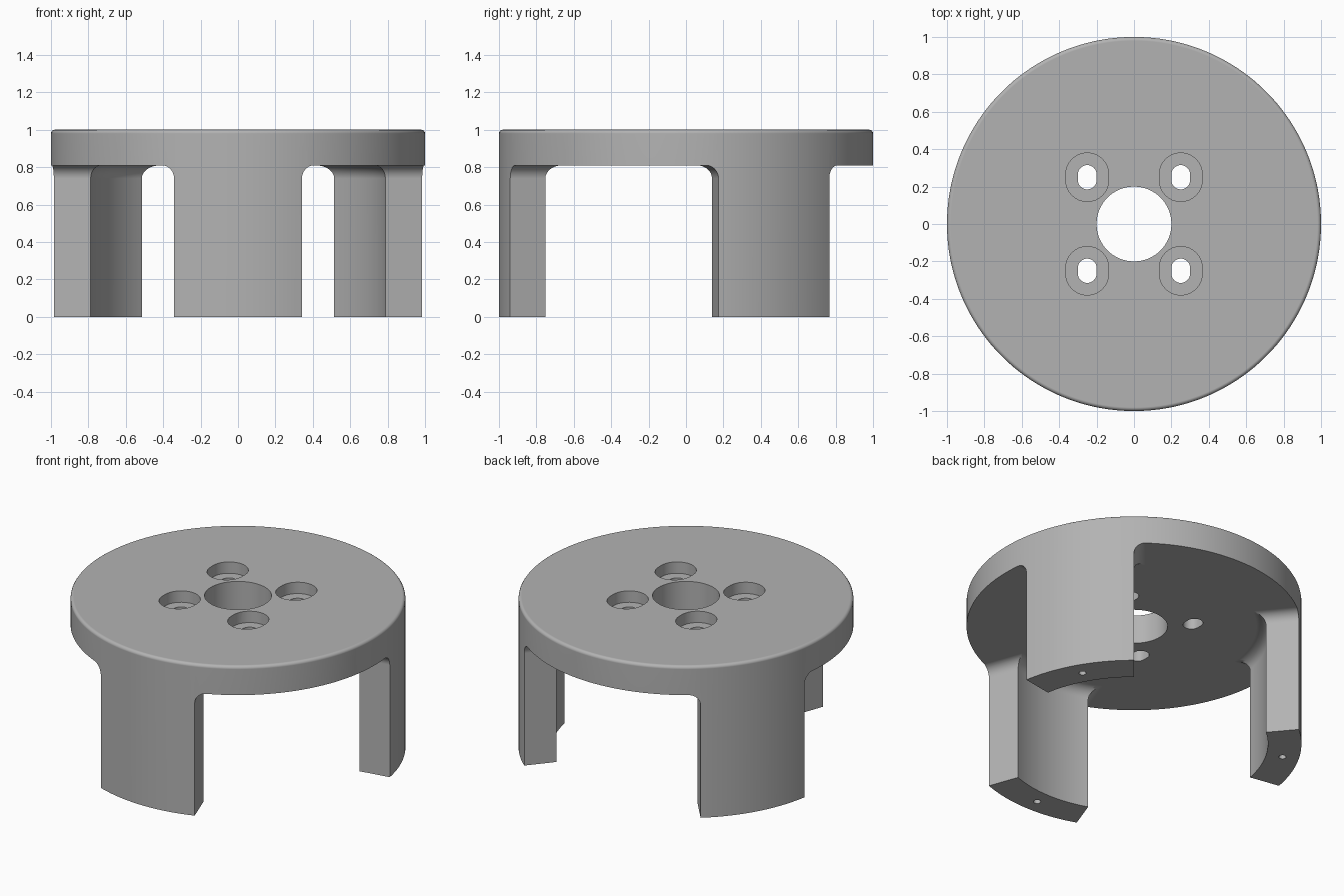
import bpy
import bmesh
from math import sin, cos, asin, pi, radians, sqrt

if "Cube" in bpy.data.objects:
    bpy.data.objects.remove(bpy.data.objects["Cube"], do_unlink=True)

grey = bpy.data.materials.new("plain_grey")
grey.use_nodes = True
GREY = (0.45, 0.45, 0.45, 1)
grey.diffuse_color = GREY
grey.node_tree.nodes["Principled BSDF"].inputs["Base Color"].default_value = GREY

FILLET = 0.07
UNDERSIDE = 0.81
LEG_INNER = 0.8
LEG_HALF = radians(20)
LEG_ANGLES = [radians(a) for a in (-90, 30, 150)]


def polar(r, a):
    return r * cos(a), r * sin(a)


def loft(name, rings):
    """Closed solid through a stack of (outline, z) rings."""
    bm = bmesh.new()
    loops = [[bm.verts.new((x, y, z)) for x, y in outline] for outline, z in rings]
    n = len(loops[0])
    for low, high in zip(loops, loops[1:]):
        for i in range(n):
            j = (i + 1) % n
            bm.faces.new((low[i], low[j], high[j], high[i]))
    bm.faces.new(loops[0][::-1])
    bm.faces.new(loops[-1])
    mesh = bpy.data.meshes.new(name)
    bm.to_mesh(mesh)
    bm.free()
    obj = bpy.data.objects.new(name, mesh)
    bpy.context.collection.objects.link(obj)
    mesh.materials.append(grey)
    return obj


def circle(r, n, cx=0, cy=0):
    return [(cx + r * cos(2 * pi * i / n), cy + r * sin(2 * pi * i / n)) for i in range(n)]


def slot(cx, cy, r, straight, n=16):
    """Outline of a slot stretched along y."""
    top = [(cx + r * cos(pi * i / n), cy + straight + r * sin(pi * i / n)) for i in range(n + 1)]
    return top + [(2 * cx - x, 2 * cy - y) for x, y in top]


def cavity_outline(d):
    """Space between and inside the legs, drawn in by d for the fillet."""
    points = []
    far = 1.3
    for k, c in enumerate(LEG_ANGLES):
        inner = LEG_INNER - d
        h_in = LEG_HALF + asin(d / inner)
        h_out = LEG_HALF + asin(d / far)
        points.append(polar(far, c - h_out))
        points += [polar(inner, c - h_in + 2 * h_in * i / 20) for i in range(21)]
        points.append(polar(far, c + h_out))
        gap = radians(120) - 2 * h_out
        points += [polar(far, c + h_out + gap * i / 8) for i in range(1, 8)]
    return points


# Round body with a softened top rim
RIM = 0.02
body_rings = [(circle(1, 180), 0)]
for i in range(5):
    a = pi / 2 * i / 4
    body_rings.append((circle(1 - RIM + RIM * cos(a), 180), 1 - RIM + RIM * sin(a)))
body = loft("motor_mount_body", body_rings)

# Cavity that leaves three filleted legs
rings = [(cavity_outline(0), -0.1)]
for i in range(9):
    a = pi / 2 * i / 8 * 0.985
    rings.append((cavity_outline(FILLET * (1 - cos(a))), UNDERSIDE - FILLET + FILLET * sin(a)))
cutters = [loft("leg_cavity_cutter", rings)]

# Centre bore
bore = circle(0.2, 64)
cutters.append(loft("centre_bore_cutter", [(bore, 0.5), (bore, 1.2)]))

# Slotted screw holes with counterbores
for x in (-0.25, 0.25):
    for y in (-0.25, 0.25):
        through, recess = slot(x, y, 0.05, 0.015), slot(x, y, 0.115, 0.015)
        cutters.append(loft("screw_slot_cutter", [(through, 0.5), (through, 1.2)]))
        cutters.append(loft("counterbore_cutter", [(recess, 0.925), (recess, 1.2)]))

# Screw holes in the feet
for a in LEG_ANGLES:
    hole = circle(0.022, 20, *polar(0.9, a))
    cutters.append(loft("foot_hole_cutter", [(hole, -0.1), (hole, 0.2)]))

for cutter in cutters:
    mod = body.modifiers.new(cutter.name, 'BOOLEAN')
    mod.operation = 'DIFFERENCE'
    mod.solver = 'EXACT'
    mod.object = cutter

# Bake the cuts and drop the cutters
depsgraph = bpy.context.evaluated_depsgraph_get()
result = bpy.data.meshes.new_from_object(body.evaluated_get(depsgraph))
body.modifiers.clear()
body.data = result
for cutter in cutters:
    bpy.data.objects.remove(cutter, do_unlink=True)

# Smooth curved walls, keep edges crisp
bpy.ops.object.select_all(action='DESELECT')
body.select_set(True)
bpy.context.view_layer.objects.active = body
bpy.ops.object.shade_smooth_by_angle(angle=radians(30))
weighted = body.modifiers.new("weighted_normals", 'WEIGHTED_NORMAL')
weighted.keep_sharp = True
